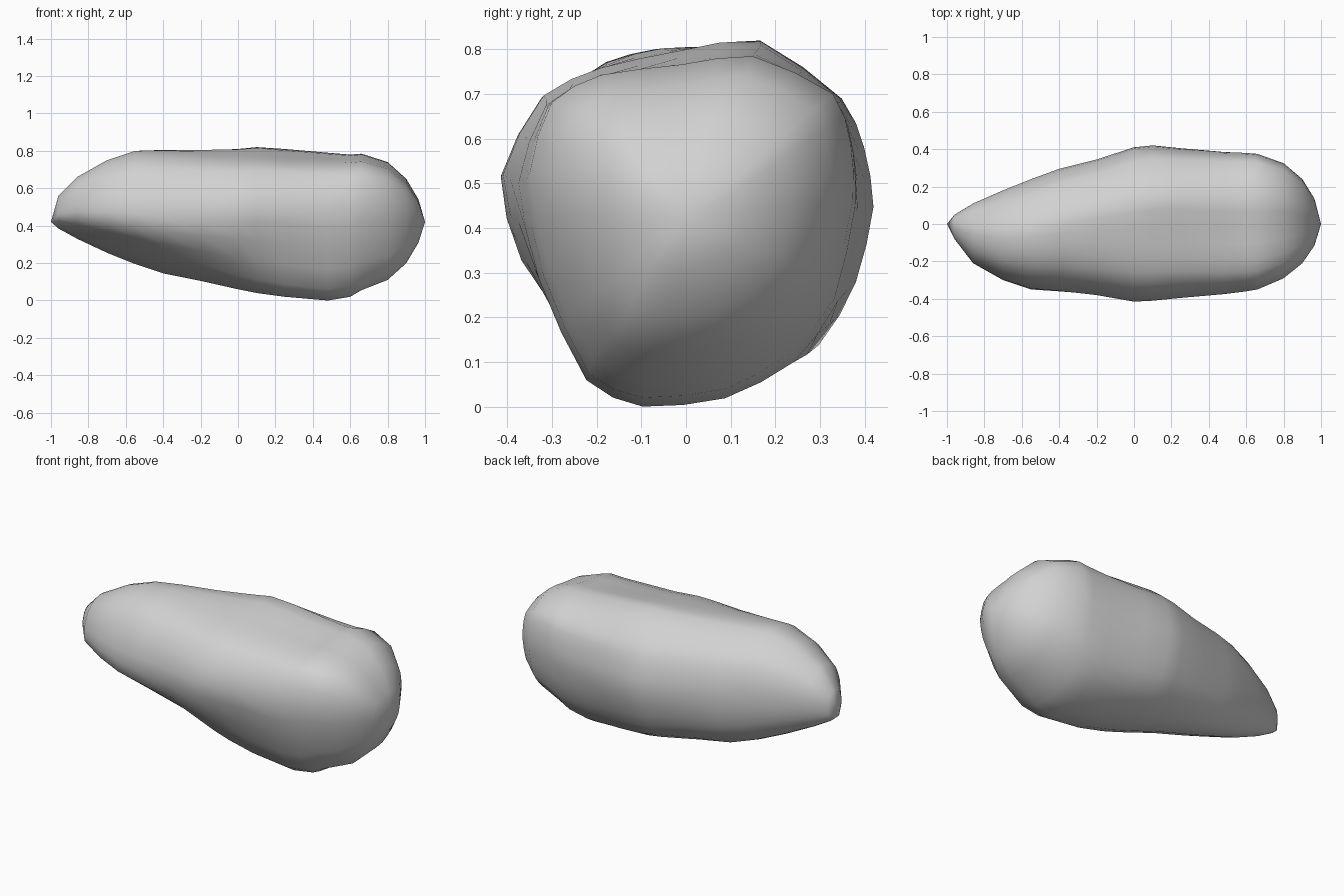
import bpy, bmesh

if "Cube" in bpy.data.objects:
    bpy.data.objects.remove(bpy.data.objects["Cube"])

# Cross-section shapes (y, z), same point order: bottom, back side, top, front side
POINTED = [(.05, .16), (.14, .175), (.21, .25), (.245, .36), (.25, .48), (.23, .59), (.17, .70),
           (.02, .79), (-.07, .80), (-.18, .77), (-.28, .69), (-.35, .52), (-.34, .37), (-.15, .255)]
MIDDLE = [(-.10, .0), (.09, .015), (.28, .10), (.37, .25), (.415, .43), (.395, .57), (.35, .68),
          (.17, .82), (-.02, .79), (-.20, .75), (-.33, .69), (-.42, .51), (-.36, .30), (-.24, .07)]
BLUNT = [(-.10, .0), (.08, .02), (.22, .10), (.32, .23), (.365, .44), (.36, .57), (.32, .69),
         (.14, .78), (-.02, .76), (-.20, .735), (-.31, .67), (-.36, .50), (-.32, .28), (-.22, .055)]

# Stations along the stone: x, y min, y max, z min, z max
STATIONS = [(-.96, -.08, .05, .385, .56), (-.86, -.21, .11, .33, .66), (-.70, -.30, .18, .255, .75),
            (-.55, -.35, .24, .195, .80), (-.40, -.36, .295, .145, .805), (-.20, -.38, .345, .105, .805),
            (0, -.415, .41, .06, .81), (.10, -.41, .42, .04, .82), (.25, -.395, .405, .02, .81),
            (.48, -.375, .385, 0, .79), (.60, -.36, .38, .02, .78), (.66, -.35, .375, .055, .785),
            (.80, -.29, .325, .11, .74), (.90, -.21, .24, .20, .65), (.965, -.115, .135, .31, .54)]


def unit(shape):
    """Scale a section to the 0..1 square."""
    ys, zs = zip(*shape)
    return [((y - min(ys)) / (max(ys) - min(ys)), (z - min(zs)) / (max(zs) - min(zs))) for y, z in shape]


def blend(a, b, t):
    return [(p[0] + (q[0] - p[0]) * t, p[1] + (q[1] - p[1]) * t) for p, q in zip(a, b)]


def rounded(shape):
    """Add a slightly bulged midpoint on every side of a section."""
    out, n = [], len(shape)
    for i in range(n):
        a, b, c, d = (shape[(i + k) % n] for k in (-1, 0, 1, 2))
        out += [b, tuple((b[k] + c[k]) * .54 - (a[k] + d[k]) * .04 for k in (0, 1))]
    return out


def section(x):
    """Section shape at x, from pointed through middle to blunt."""
    if x < .2:
        t = min(1, max(0, (x + .5) / .7))
        shape = blend(unit(POINTED), unit(MIDDLE), t)
    else:
        shape = blend(unit(MIDDLE), unit(BLUNT), min(1, (x - .2) / .4))
    return unit(rounded(shape))


# Loft the stone body and close both ends on a tip
bm = bmesh.new()
rings = []
for x, y0, y1, z0, z1 in STATIONS:
    rings.append([bm.verts.new((x, y0 + u * (y1 - y0), z0 + v * (z1 - z0))) for u, v in section(x)])
n = len(rings[0])
for a, b in zip(rings, rings[1:]):
    for i in range(n):
        j = (i + 1) % n
        bm.faces.new((a[i], a[j], b[j], b[i]))
for ring, x in ((rings[0], -1), (rings[-1], 1)):
    tip = bm.verts.new((x, 0, .42))
    for i in range(n):
        bm.faces.new((ring[i], ring[(i + 1) % n], tip))
bmesh.ops.recalc_face_normals(bm, faces=bm.faces[:])
for f in bm.faces:
    f.smooth = True

mesh = bpy.data.meshes.new("stone")
bm.to_mesh(mesh)
bm.free()
stone = bpy.data.objects.new("stone", mesh)
bpy.context.collection.objects.link(stone)

# Single grey stone colour
grey = bpy.data.materials.new("stone grey")
grey.diffuse_color = (.64, .64, .64, 1)
grey.use_nodes = True
grey.node_tree.nodes["Principled BSDF"].inputs["Base Color"].default_value = grey.diffuse_color
mesh.materials.append(grey)
